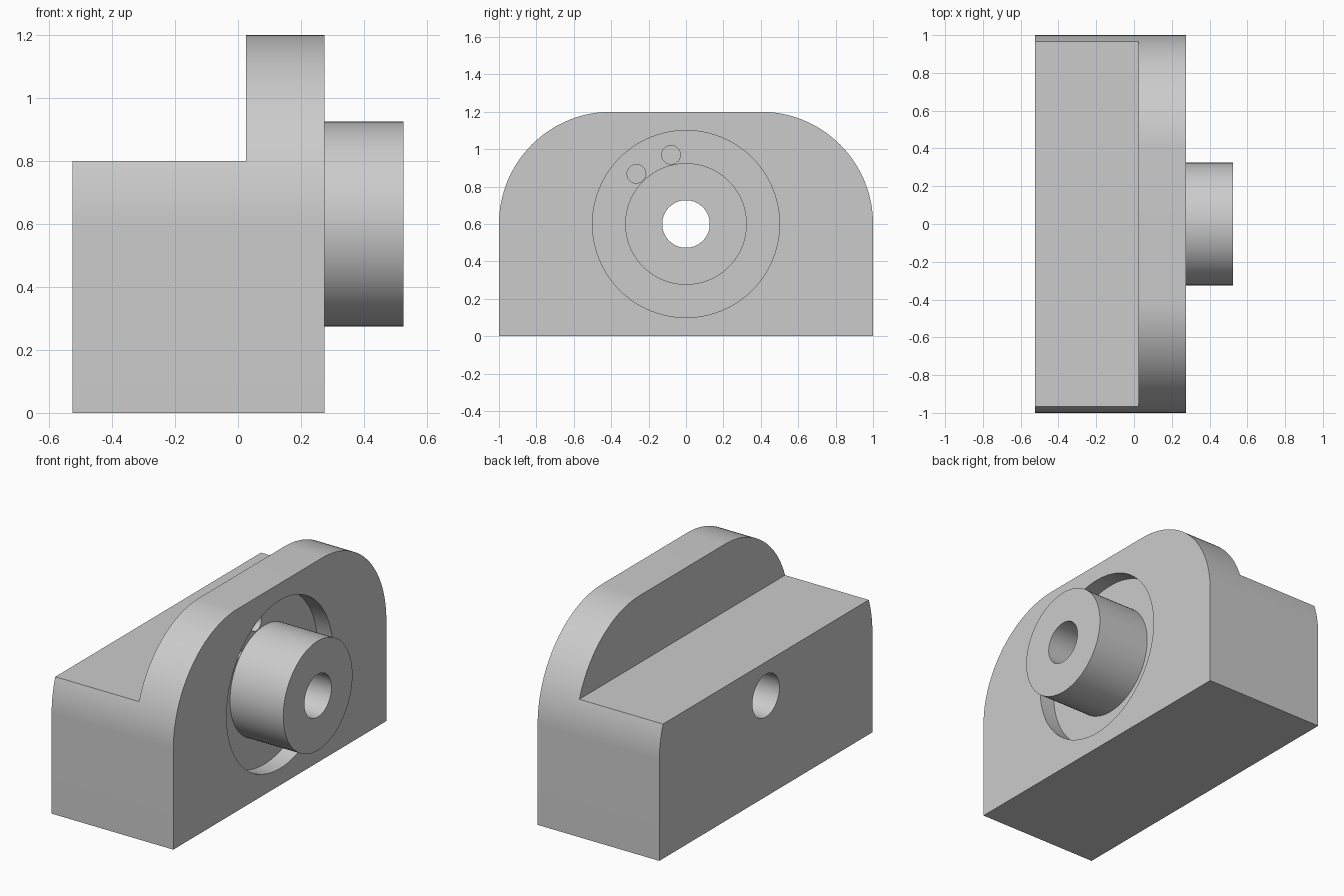
import bpy, bmesh, math
from mathutils import Matrix, Vector

cube = bpy.data.objects.get("Cube")
if cube:
    bpy.data.objects.remove(cube, do_unlink=True)

grey = bpy.data.materials.new("light_grey")
grey.use_nodes = True
grey.diffuse_color = (0.6, 0.6, 0.6, 1)
grey.node_tree.nodes["Principled BSDF"].inputs["Base Color"].default_value = (0.6, 0.6, 0.6, 1)

BACK, STEP, FACE, TIP = -0.525, 0.025, 0.275, 0.525
AXIS_Z = 0.6
RECESS_FLOOR = FACE - 0.1


def prism(name, outline, x0, x1):
    """Extrude a closed (y, z) outline along x."""
    bm = bmesh.new()
    face = bm.faces.new([bm.verts.new((x0, y, z)) for y, z in outline])
    moved = bmesh.ops.extrude_face_region(bm, geom=[face])["geom"]
    bmesh.ops.translate(bm, vec=(x1 - x0, 0, 0),
                        verts=[v for v in moved if isinstance(v, bmesh.types.BMVert)])
    bmesh.ops.recalc_face_normals(bm, faces=bm.faces)
    mesh = bpy.data.meshes.new(name)
    bm.to_mesh(mesh)
    bm.free()
    mesh.materials.append(grey)
    obj = bpy.data.objects.new(name, mesh)
    bpy.context.collection.objects.link(obj)
    return obj


def arc(y, z, r, start, end, steps):
    angles = [math.radians(start + (end - start) * i / steps) for i in range(steps + 1)]
    return [(y + r * math.cos(a), z + r * math.sin(a)) for a in angles]


def cylinder(name, r, x0, x1, y=0, z=AXIS_Z, sides=96):
    return prism(name, arc(y, z, r, 0, 360, sides)[:-1], x0, x1)


def combine(target, tool, operation):
    """Apply a boolean and remove the helper."""
    tool.hide_render = True
    mod = target.modifiers.new(tool.name, "BOOLEAN")
    mod.operation, mod.solver, mod.object = operation, "EXACT", tool
    bpy.context.view_layer.objects.active = target
    bpy.ops.object.modifier_apply(modifier=mod.name)
    bpy.data.objects.remove(tool, do_unlink=True)


# Block with rounded upper corners
outline = ([(-1, 0), (1, 0)] + arc(0.4, 0.6, 0.6, 0, 90, 32)
           + arc(-0.4, 0.6, 0.6, 90, 180, 32))
body = prism("bearing_block", outline, BACK, FACE)

# Lower rear step
combine(body, prism("step_cutter", [(-2, 0.8), (2, 0.8), (2, 2), (-2, 2)], -1, STEP), "DIFFERENCE")

# Round recess with the boss standing in it
combine(body, cylinder("recess_cutter", 0.5, RECESS_FLOOR, 1), "DIFFERENCE")
combine(body, cylinder("boss", 0.325, RECESS_FLOOR - 0.1, TIP), "UNION")

# Bore through the whole part
combine(body, cylinder("bore_cutter", 0.127, -1, 1), "DIFFERENCE")

# Two small blind holes in the recess floor
for y, z in ((-0.08, 0.97), (-0.265, 0.868)):
    combine(body, cylinder("pin_hole_cutter", 0.05, RECESS_FLOOR - 0.1, FACE - 0.05, y, z, 32),
            "DIFFERENCE")

# Smooth curved walls, crisp edges
bpy.ops.object.select_all(action="DESELECT")
body.select_set(True)
bpy.context.view_layer.objects.active = body
bpy.ops.object.shade_smooth_by_angle(angle=math.radians(30))
